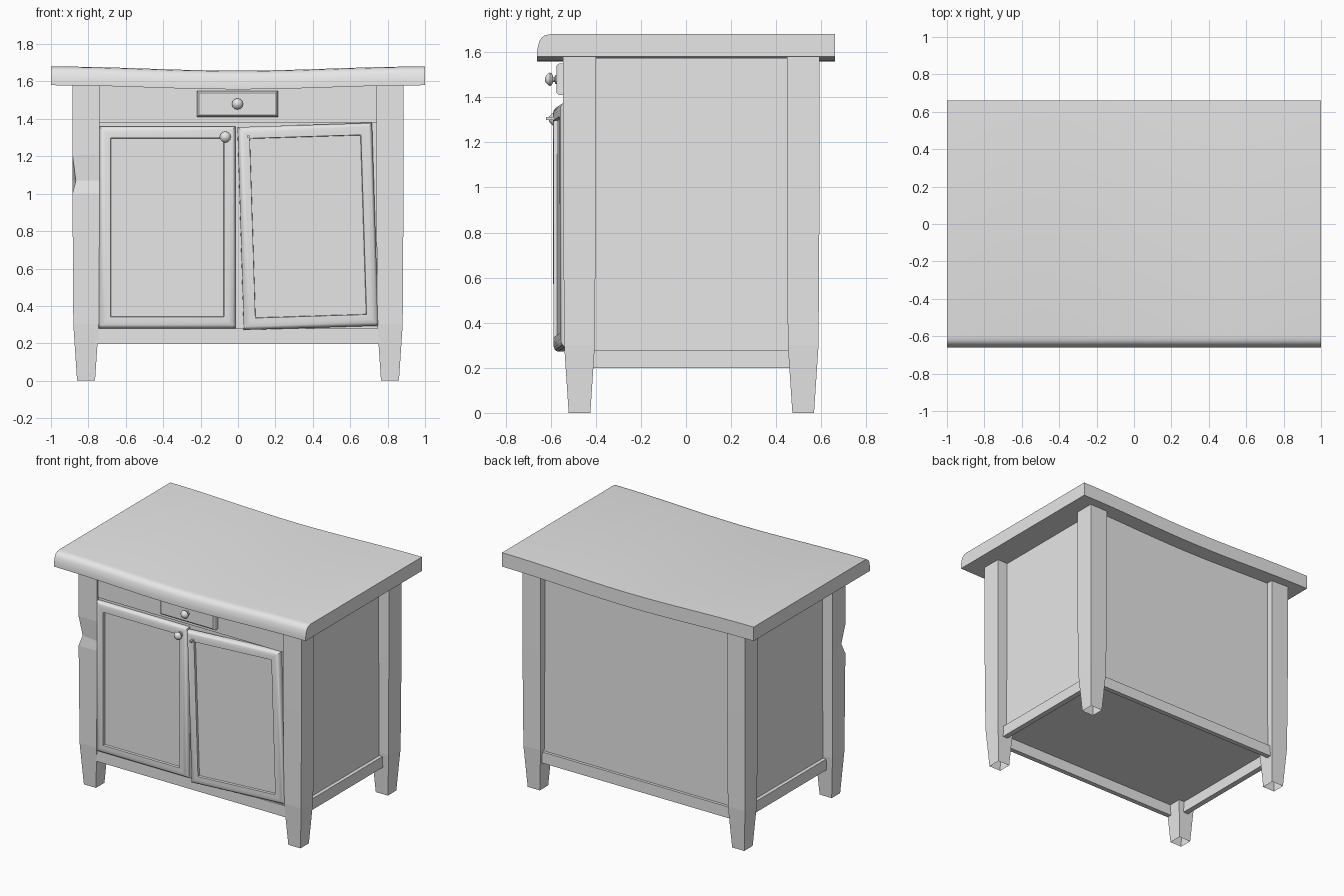
import bpy, bmesh, math
from mathutils import Vector

if "Cube" in bpy.data.objects:
    bpy.data.objects.remove(bpy.data.objects["Cube"])

GREY = (0.8, 0.8, 0.8, 1)
mat = bpy.data.materials.new("plain_grey")
mat.use_nodes = True
mat.diffuse_color = GREY
mat.node_tree.nodes["Principled BSDF"].inputs["Base Color"].default_value = GREY


def finish(name, bm, smooth=None):
    """Turn a bmesh into a named object with the grey material."""
    bmesh.ops.recalc_face_normals(bm, faces=bm.faces)
    mesh = bpy.data.meshes.new(name)
    bm.to_mesh(mesh)
    bm.free()
    ob = bpy.data.objects.new(name, mesh)
    bpy.context.collection.objects.link(ob)
    mesh.materials.append(mat)
    if smooth:
        bpy.ops.object.select_all(action='DESELECT')
        ob.select_set(True)
        bpy.context.view_layer.objects.active = ob
        bpy.ops.object.shade_smooth_by_angle(angle=math.radians(smooth))
    return ob


def loft(name, rings, cap_first=True, cap_last=True, smooth=None):
    """Skin a list of closed point rings."""
    bm = bmesh.new()
    loops = [[bm.verts.new(p) for p in ring] for ring in rings]
    n = len(loops[0])
    for a, b in zip(loops, loops[1:]):
        for i in range(n):
            j = (i + 1) % n
            bm.faces.new((a[i], a[j], b[j], b[i]))
    if cap_first:
        bm.faces.new(loops[0])
    if cap_last:
        bm.faces.new(loops[-1])
    return finish(name, bm, smooth)


def box(name, x0, x1, y0, y1, z0, z1):
    return loft(name, [[(x0, y0, z), (x1, y0, z), (x1, y1, z), (x0, y1, z)]
                       for z in (z0, z1)])


def raised_plate(name, centre, width, height, steps):
    """Nested rectangles; each step is (inset, depth along y)."""
    rings = []
    for inset, y in steps:
        w, h = width / 2 - inset, height / 2 - inset
        rings.append([(-w, y, -h), (w, y, -h), (w, y, h), (-w, y, h)])
    ob = loft(name, rings, smooth=35)
    ob.location = centre
    return ob


def lathe(name, centre, profile, sides=12):
    """Turned shape around the y axis; profile is (radius, y)."""
    rings = [[(r * math.cos(math.tau * i / sides), y, r * math.sin(math.tau * i / sides))
              for i in range(sides)] for r, y in profile]
    ob = loft(name, rings, smooth=50)
    ob.location = centre
    return ob


# Sagging worktop with a rounded front edge
edge = [(0.66, 1.58), (0.66, 1.68), (-0.60, 1.68), (-0.625, 1.676),
        (-0.642, 1.664), (-0.652, 1.645), (-0.66, 1.61), (-0.66, 1.58)]
stations = []
for i in range(17):
    x = -1 + i / 8
    sag = 0.011 * (1 + math.cos(math.pi * x))
    stations.append([(x, y, z - sag) for y, z in edge])
loft("worktop", stations, smooth=35)

# Carcass, recessed behind the legs
box("carcass", -0.805, 0.805, -0.525, 0.545, 0.28, 1.575)
box("front_apron", -0.76, 0.76, -0.535, -0.5, 1.38, 1.575)
box("front_rail", -0.76, 0.76, -0.535, -0.5, 0.2, 0.28)
box("back_rail", -0.76, 0.76, 0.53, 0.565, 0.2, 0.28)
for side, s in (("left", 1), ("right", -1)):
    a, b = sorted((s * 0.79, s * 0.83))
    box(side + "_rail", a, b, -0.45, 0.5, 0.2, 0.28)

# Square legs with tapered feet; one has a chipped corner
sections = [(0, 0.048), (0.3, 0.068), (1.0, 0.0725), (1.07, 0.0725),
            (1.21, 0.0725), (1.58, 0.0725)]
for side, sx in (("left", 1), ("right", -1)):
    for end, y in (("front", -0.4725), ("back", 0.52)):
        rings = []
        for z, h in sections:
            ring = [Vector((sx * 0.8125 + h * u, y + h * v, z))
                    for u, v in ((-1, -1), (1, -1), (1, 1), (-1, 1))]
            if end == "front" and sx < 0 and z == 1.07:
                ring[0] += Vector((0.018, 0.02, 0))
            rings.append(ring)
        loft(f"{end}_{side}_leg", rings, cap_first=False)

# Doors with rounded frames; the left one hangs crooked and ajar
door_steps = [(0, 0.045), (0, 0.02), (0.006, 0.01), (0.018, 0.003), (0.035, 0),
              (0.062, 0), (0.064, 0.016)]
raised_plate("right_door", (-0.378, -0.558, 0.82), 0.73, 1.08, door_steps)
door = raised_plate("left_door", (0.375, -0.574, 0.825), 0.72, 1.085, door_steps)
door.rotation_euler = (0, math.radians(-1.8), math.radians(2.7))

# Drawer front
raised_plate("drawer_front", (-0.003, -0.575, 1.48), 0.435, 0.14,
             [(0, 0.045), (0, 0.015), (0.004, 0.006), (0.012, 0)])

# Turned knobs, and the bare peg where one is missing
knob = [(0.02, 0.005), (0.02, -0.004), (0.011, -0.008), (0.011, -0.014),
        (0.027, -0.021), (0.03, -0.029), (0.024, -0.038), (0.01, -0.05)]
lathe("drawer_knob", (-0.003, -0.575, 1.48), knob)
lathe("door_knob", (-0.068, -0.558, 1.303), knob)
box("bare_peg", 0.048, 0.062, -0.62, -0.57, 1.3, 1.312)
